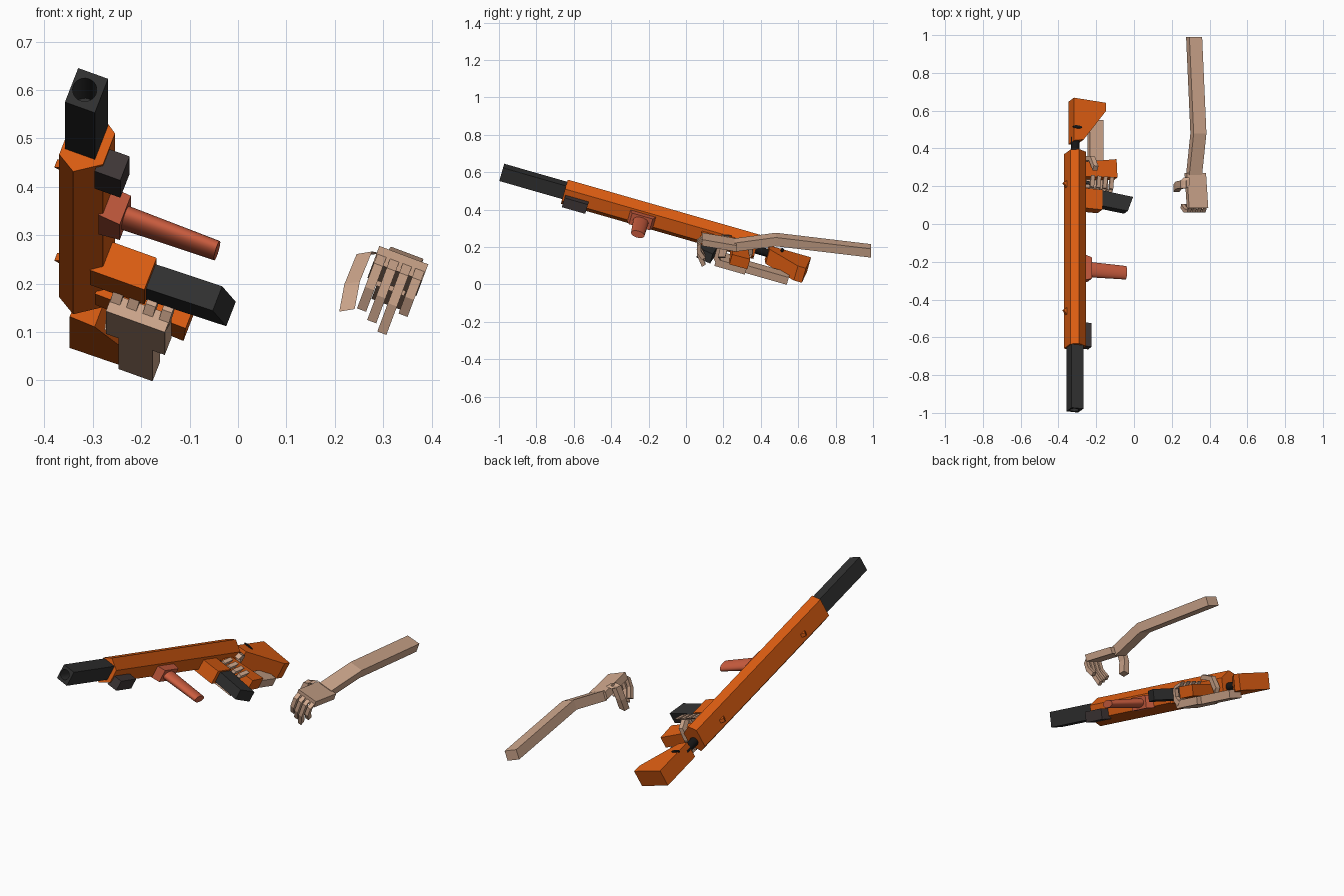
import bpy, bmesh, math
from mathutils import Matrix, Vector

old = bpy.data.objects.get("Cube")
if old:
    bpy.data.objects.remove(old, do_unlink=True)


def material(name, rgb):
    m = bpy.data.materials.new(name)
    m.use_nodes = True
    m.diffuse_color = (*rgb, 1)
    m.node_tree.nodes["Principled BSDF"].inputs["Base Color"].default_value = (*rgb, 1)
    return m


ORANGE = material("orange", (.72, .11, .006))
SKIN = material("skin", (.61, .38, .26))
RED = material("brick red", (.6, .11, .05))
BLACK = material("charcoal", (.03, .03, .03))
DEEP = material("deep black", (.008, .008, .008))
BROWN = material("brown black", (.05, .038, .038))


def frame(origin, *axes):
    m = Matrix(axes).transposed().to_4x4()
    m.translation = origin
    return m


# Gun frame: back along the gun, gun's underside, gun's side
tilt, roll = math.radians(16), math.radians(20.5)
X = Vector((1, 0, 0))
up = Vector((0, math.sin(tilt), math.cos(tilt)))
back = Vector((0, math.cos(tilt), -math.sin(tilt)))
GUN = frame((-.313, -.985, .599), back,
            math.cos(roll) * X - math.sin(roll) * up,
            math.sin(roll) * X + math.cos(roll) * up)
# Free hand frame: across the knuckles, back along the arm, out of the hand's back
HAND = frame((.33, .17, .225), (math.cos(roll), 0, -math.sin(roll)), (0, 1, 0),
             (math.sin(roll), 0, math.cos(roll)))


def loft(name, sections, mat, space):
    """Skin matching rings of points and cap both ends."""
    bm = bmesh.new()
    rings = [[bm.verts.new(space @ Vector(p)) for p in ring] for ring in sections]
    n = len(rings[0])
    for r, q in zip(rings, rings[1:]):
        for i in range(n):
            bm.faces.new((r[i], r[(i + 1) % n], q[(i + 1) % n], q[i]))
    bm.faces.new(rings[0])
    bm.faces.new(rings[-1])
    bmesh.ops.recalc_face_normals(bm, faces=bm.faces)
    mesh = bpy.data.meshes.new(name)
    bm.to_mesh(mesh)
    bm.free()
    mesh.materials.append(mat)
    ob = bpy.data.objects.new(name, mesh)
    bpy.context.collection.objects.link(ob)
    return ob


def box(name, lo, hi, mat, space=GUN):
    ends = [[(a, d, s) for d, s in ((lo[1], lo[2]), (hi[1], lo[2]), (hi[1], hi[2]), (lo[1], hi[2]))]
            for a in (lo[0], hi[0])]
    return loft(name, ends, mat, space)


def bar(name, path, u, v, mat, space):
    """Rectangular bar along a path, u and v being its half widths as vectors."""
    u, v = Vector(u), Vector(v)
    return loft(name, [[Vector(p) + i * u + j * v for i, j in ((1, 1), (1, -1), (-1, -1), (-1, 1))]
                       for p in path], mat, space)


def plate(name, profile, lo, hi, mat):
    """Side profile extruded across the gun."""
    return loft(name, [[(a, d, s) for a, d in profile] for s in (lo, hi)], mat, GUN)


def round_part(name, ends, mat, axis, count=24):
    """Elliptic tube; each end is a centre and two radii."""
    rings = []
    for c, r1, r2 in ends:
        ring = []
        for k in range(count):
            t = math.tau * k / count
            off = [r1 * math.cos(t), r2 * math.sin(t)]
            off.insert(axis, 0)
            ring.append(Vector(c) + Vector(off))
        rings.append(ring)
    ob = loft(name, rings, mat, GUN)
    bpy.ops.object.select_all(action='DESELECT')
    ob.select_set(True)
    bpy.context.view_layer.objects.active = ob
    bpy.ops.object.shade_smooth_by_angle()
    return ob


# Receiver with six-sided section
half = ((-.04, .047), (0, .0715), (.0525, .0355))
section = [(d, s - .0075) for d, s in half] + [(d, -s - .0075) for d, s in reversed(half)]
loft("receiver", [[(a, d, s) for d, s in section] for a in (.35, 1.42)], ORANGE, GUN)

# Barrel with a bored muzzle
barrel = box("barrel", (0, -.033, -.039), (.37, .033, .039), BLACK)
cutter = round_part("bore_cutter", [((-.03, -.004, 0), .025, .025), ((.15, -.004, 0), .025, .025)], DEEP, 0)
cutter.hide_render = True
cutter.hide_viewport = True
cut = barrel.modifiers.new("bore", 'BOOLEAN')
cut.operation = 'DIFFERENCE'
cut.object = cutter
cut.solver = 'EXACT'

# Sights on the top edge
for name, a in (("front_sight", .545), ("rear_sight", 1.245)):
    plate(name, [(a - .02, -.038), (a + .02, -.038), (a + .006, -.06)], -.03, -.012, ORANGE)

# Underside attachments
box("lamp", (.36, .04, -.06), (.49, .097, -.005), BROWN)
plate("foregrip_mount", [(.715, .045), (.86, .045), (.845, .092), (.73, .092)], -.05, .016, RED)
round_part("foregrip", [((.787, .09, -.017), .042, .024), ((.79, .294, -.016), .037, .019)], RED, 1)
box("magazine_well", (1.115, .03, -.06), (1.225, .15, .013), ORANGE)
plate("magazine", [(1.14, .14), (1.225, .14), (1.205, .327), (1.125, .297)], -.05, .006, BLACK)
plate("pistol_grip", [(1.29, .04), (1.37, .04), (1.405, .235), (1.305, .24)], -.057, .002, ORANGE)
plate("trigger", [(1.255, .05), (1.275, .05), (1.268, .095), (1.255, .09)], -.02, -.006, BLACK)

# Stock on its tube
round_part("stock_tube", [((1.4, .01, -.02), .022, .022), ((1.51, .01, -.02), .022, .022)], DEEP, 0)
plate("stock", [(1.48, -.011), (1.715, -.011), (1.705, .17), (1.66, .17), (1.49, .044)], -.07, .016, ORANGE)
round_part("stock_slot", [((1.556, .008, .012), .008, .026), ((1.556, .008, .02), .008, .026)], DEEP, 2)

# Holding hand: forearm, palm, wrapped fingers and thumb
box("holding_forearm", (1.36, .108, -.1), (1.63, .183, -.057), SKIN)
box("holding_palm", (1.23, .08, -.1), (1.4, .21, -.06), SKIN)
for k in range(4):
    d = .092 + .036 * k
    bar(f"holding_finger_{k + 1}", [(1.25, d, -.08), (1.225, d, -.05), (1.225, d, .005), (1.285, d, .02)],
        (0, .011, 0), (.01, 0, .01), SKIN, GUN)
bar("holding_thumb", [(1.385, .09, -.09), (1.4, .075, -.03), (1.385, .085, .03), (1.33, .1, .045)],
    (0, .013, 0), (.01, 0, .01), SKIN, GUN)

# Free arm and palm
bar("free_arm", [(.005, .82, -.047), (.005, .31, .018), (-.006, .09, -.018)],
    (.036, 0, 0), (0, 0, .025), SKIN, HAND)
bar("free_palm", [(0, .1, -.016), (0, -.085, .018)], (.054, 0, 0), (0, 0, .018), SKIN, HAND)

# Free fingers, hanging and curled back at the tip
for k, length in enumerate((.095, .11, .125, .075)):
    c = -.042 + .028 * k
    bar(f"free_finger_{k + 1}", [(c, -.075, .025), (c, -.1, .005), (c, -.1, -.5 * length), (c, -.075, -length)],
        (.01, 0, 0), (0, .01, .006), SKIN, HAND)
bar("free_thumb", [(-.06, .055, .015), (-.078, .04, .012), (-.08, .035, -.055), (-.07, .02, -.112)],
    (.014, 0, .008), (0, .02, 0), SKIN, HAND)
